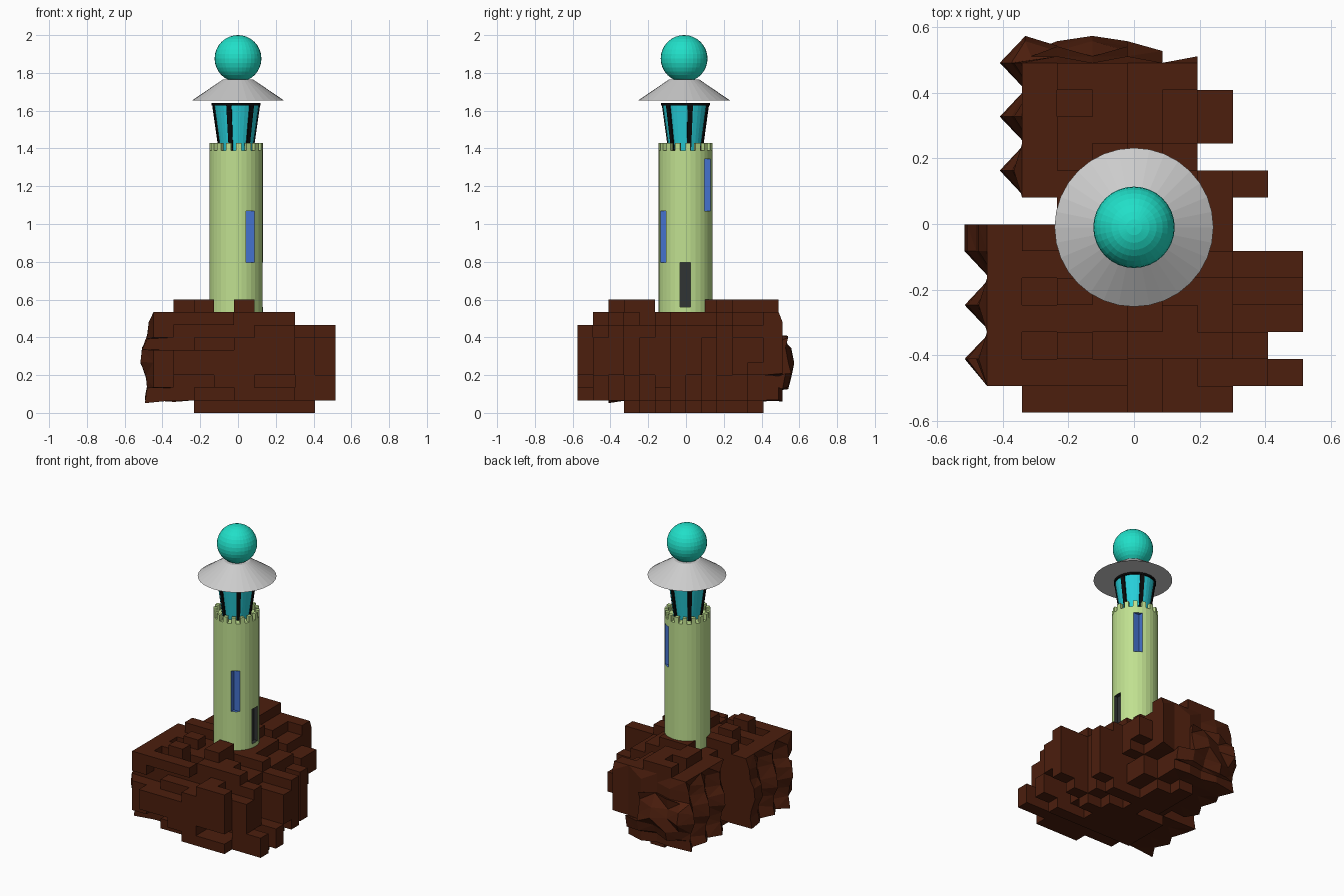
import bpy, bmesh, math, random
from mathutils import Vector

if "Cube" in bpy.data.objects:
    bpy.data.objects.remove(bpy.data.objects["Cube"])

random.seed(5)


def mat(name, r, g, b):
    m = bpy.data.materials.new(name)
    m.diffuse_color = (r, g, b, 1)
    m.use_nodes = True
    m.node_tree.nodes["Principled BSDF"].inputs["Base Color"].default_value = m.diffuse_color
    return m


ROCK = mat("rock_brown", 0.072, 0.013, 0.004)
STONE = mat("tower_green", 0.53, 0.75, 0.28)
BLUE = mat("window_blue", 0.06, 0.17, 0.62)
DARK = mat("door_dark", 0.03, 0.033, 0.033)
BLACK = mat("bar_black", 0.003, 0.003, 0.003)
GLASS = mat("glass_cyan", 0.02, 0.62, 0.7)
TEAL = mat("ball_teal", 0.015, 0.74, 0.58)


def make(name, bm, material=None, loc=(0, 0, 0)):
    bmesh.ops.recalc_face_normals(bm, faces=bm.faces)
    me = bpy.data.meshes.new(name)
    bm.to_mesh(me)
    bm.free()
    ob = bpy.data.objects.new(name, me)
    ob.location = loc
    bpy.context.collection.objects.link(ob)
    if material:
        me.materials.append(material)
    return ob


def frustum(name, r1, r2, z1, z2, material, x, y, n=32):
    bm = bmesh.new()
    bmesh.ops.create_cone(bm, cap_ends=True, segments=n, radius1=r1, radius2=r2, depth=z2 - z1)
    return make(name, bm, material, (x, y, (z1 + z2) / 2))


def hexa(bm, bottom, top):
    """Closed six-sided block from two four-point loops."""
    a = [bm.verts.new(p) for p in bottom]
    b = [bm.verts.new(p) for p in top]
    bm.faces.new(a[::-1])
    bm.faces.new(b)
    for i in range(4):
        j = (i + 1) % 4
        bm.faces.new((a[i], a[j], b[j], b[i]))


def arc_block(bm, r1, r2, z1, z2, a0, a1):
    pts = [(r * math.cos(a), r * math.sin(a)) for r, a in ((r1, a0), (r2, a0), (r2, a1), (r1, a1))]
    hexa(bm, [(x, y, z1) for x, y in pts], [(x, y, z2) for x, y in pts])


# ---- Rock: grid of blocks, stepped on front/right/top, faceted on left/back
NX, NY, NZ = 10, 14, 9
X0, Y0, DX, DY, DZ = -0.555, -0.575, 0.107, 0.082, 0.0666
LEFT = [2, 1, 1, 1, 1, 1, 1, 3, 2, 2, 2, 2, 2, 2]
RIGHT = [8, 9, 9, 9, 9, 9, 8, 8, 8, 7, 7, 6, 6, 5]
IN_L = [2, 0, 0, 0, 0, 0, 0, 0, 1]
IN_R = [1, 0, 0, 0, 0, 0, 0, 1, 2]
Y_SPAN = [(3, 11), (0, 12), (0, 13), (0, 13), (0, 13), (0, 13), (0, 12), (0, 12), (2, 12)]
# right side: alternating upright ribs and hollows
ribs = {(j, g): (random.random() < (0.6 if j in (1, 3, 5, 8, 11, 12) else 0.15))
        - (random.random() < 0.25) for j in range(NY) for g in range(3)}
# front: long bricks standing out by one or two rows
bricks = {(i, k): random.random() for i in range(5) for k in range(NZ)}
cells = set()
for k in range(NZ):
    for j in range(Y_SPAN[k][0], Y_SPAN[k][1] + 1):
        end = RIGHT[j] + ribs[j, k // 3] - IN_R[k]
        for i in range(LEFT[j] + IN_L[k], end):
            b = bricks[(i + k % 2) // 2 % 5, k]
            if j == 0 and (b < 0.45 or i < 5 and k > 5) or j == 1 and b < 0.18:
                continue
            under_tower = 3 <= i <= 6 and 5 <= j <= 8
            if k == 8:
                by_door = i >= 6 and 5 <= j <= 8
                odds = 0.6 if (i + j) % 2 else 0.25
                if not 2 <= i <= 6 or by_door or random.random() > odds:
                    continue
            if k == 7 and not under_tower and random.random() < 0.36:
                continue
            if k == 6 and j < 2 and random.random() < 0.2:
                continue
            cells.add((i, j, k))
cells |= {(9, 5, k) for k in range(2, 6)} | {(8, 8, k) for k in (3, 4, 5)}
cells |= {(7, 11, k) for k in (4, 5)} | {(6, 12, k) for k in (5, 6, 7)}
# a raised block needs one below it
cells |= {(i, j, 7) for i, j, k in cells if k == 8}

bm = bmesh.new()
verts = {}


def grid_vert(p):
    if p not in verts:
        verts[p] = bm.verts.new((X0 + p[0] * DX, Y0 + p[1] * DY, p[2] * DZ))
    return verts[p]


for c in sorted(cells):
    for ax in range(3):
        for s in (0, 1):
            nb = list(c)
            nb[ax] += 2 * s - 1
            if tuple(nb) in cells:
                continue
            u, v = (ax + 1) % 3, (ax + 2) % 3
            loop = []
            for du, dv in ((0, 0), (1, 0), (1, 1), (0, 1)):
                p = list(c)
                p[ax] += s
                p[u] += du
                p[v] += dv
                loop.append(grid_vert(tuple(p)))
            bm.faces.new(loop if s else loop[::-1])

# Weathered facets: a zigzag left side and a rough, bulging back
moved = set()
for p, v in verts.items():
    i, j, k = p
    row, prev = min(j, NY - 1), max(j - 1, 0)
    on_left = j >= 2 and i <= min(LEFT[row], LEFT[prev]) and 0 < k < 8
    on_back = j >= 13 and 0 < k < 8
    if on_left:
        out = (j % 2 == 0) if j < 7 else (j % 2 == 1)
        v.co.x += (-0.068 if out else 0.01) * (1 - abs(k - 4) / 9) + (0.02 if k // 2 % 2 else 0)
    if on_back:
        v.co.y += -0.016 * abs(k - 4) - (0.03 if (i + k // 2) % 2 else 0) if j == 14 else 0.02 * (i % 2)
    if on_left or on_back:
        v.co.z += random.uniform(-0.015, 0.015)
        moved.add(v)
bmesh.ops.triangulate(bm, faces=[f for f in bm.faces if any(v in moved for v in f.verts)])
make("rock_base", bm, ROCK)

# ---- Tower with recessed windows and door
TX, TY = -0.01, -0.003
tower = frustum("tower", 0.142, 0.142, 0.45, 1.39, STONE, TX, TY)


def recess(lo, hi, material):
    bm = bmesh.new()
    bmesh.ops.create_cube(bm, size=1)
    for v in bm.verts:
        v.co = [hi[n] if v.co[n] > 0 else lo[n] for n in range(3)]
    cutter = make("cutter", bm, material)
    cutter.hide_render = True
    mod = tower.modifiers.new("recess", 'BOOLEAN')
    mod.operation = 'DIFFERENCE'
    mod.solver = 'EXACT'
    mod.material_mode = 'TRANSFER'
    mod.object = cutter
    bpy.context.view_layer.objects.active = tower
    bpy.ops.object.modifier_apply(modifier=mod.name)
    bpy.data.objects.remove(cutter)


recess((0.042, -0.2, 0.795), (0.092, -0.105, 1.07), BLUE)
recess((0.042, 0.099, 1.07), (0.092, 0.2, 1.345), BLUE)
recess((0.105, -0.032, 0.56), (0.2, 0.024, 0.795), DARK)

# Battlements
bm = bmesh.new()
for n in range(16):
    a = n * math.tau / 16
    arc_block(bm, 0.118, 0.142, 1.388, 1.43, a, a + math.tau / 32)
make("battlements", bm, STONE, (TX, TY, 0))

# ---- Lantern: flared glass, bars and top ring
frustum("lantern_glass", 0.086, 0.121, 1.385, 1.63, GLASS, TX, TY)
bm = bmesh.new()
for n in range(6):
    a = math.radians(12 + 60 * n)
    out, side = Vector((math.cos(a), math.sin(a), 0)), Vector((-math.sin(a), math.cos(a), 0))

    def loop(r, z, w):
        return [out * (r + d) + side * s + Vector((0, 0, z))
                for d, s in ((-0.012, -w), (0.004, -w), (0.004, w), (-0.012, w))]
    hexa(bm, loop(0.088, 1.385, 0.011), loop(0.123, 1.632, 0.014))
make("lantern_bars", bm, BLACK, (TX, TY, 0))
bm = bmesh.new()
for n in range(32):
    arc_block(bm, 0.108, 0.13, 1.628, 1.64, n * math.tau / 32, (n + 1) * math.tau / 32)
make("lantern_ring", bm, BLACK, (TX, TY, 0))

# ---- Roof and ball
frustum("roof", 0.242, 0.08, 1.655, 1.765, None, 0, -0.01)
bm = bmesh.new()
bmesh.ops.create_uvsphere(bm, u_segments=32, v_segments=16, radius=0.124)
make("top_ball", bm, TEAL, (0, -0.01, 1.876))
